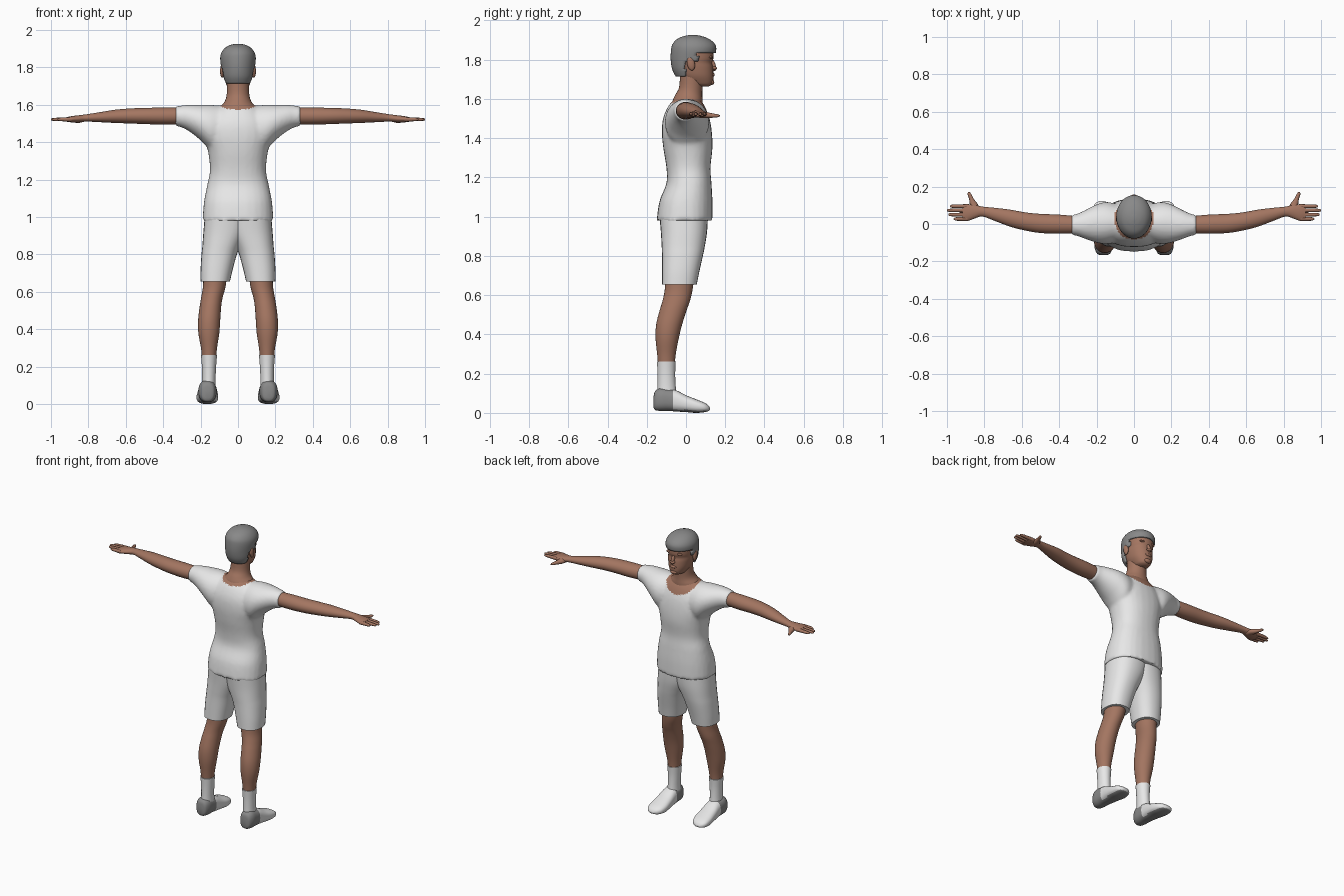
import bpy, bmesh, math
from mathutils import Matrix, Vector

if "Cube" in bpy.data.objects:
    bpy.data.objects.remove(bpy.data.objects["Cube"])


def material(name, *rgb):
    m = bpy.data.materials.new(name)
    m.use_nodes = True
    m.diffuse_color = (*rgb, 1)
    bsdf = next(n for n in m.node_tree.nodes if n.type == 'BSDF_PRINCIPLED')
    bsdf.inputs["Base Color"].default_value = (*rgb, 1)
    bsdf.inputs["Roughness"].default_value = .8
    return m


SKIN = material("skin brown", .37, .18, .12)
WHITE = material("cloth white", .8, .8, .8)
GREY = material("hair and sole grey", .25, .25, .25)


def spline(a, b, c, d, t):
    """Catmull-Rom blend of four rings."""
    return [q + .5 * t * (r - p + t * (2 * p - 5 * q + 4 * r - s + t * (3 * (q - r) + s - p)))
            for p, q, r, s in zip(a, b, c, d)]


def loft(bm, axis, rings, side=1, power=2, steps=4, sides=28):
    """Skin rings of (position, u low, u high, v low, v high) along an axis."""
    last = len(rings) - 1
    dense = []
    for i in range(last):
        quad = [rings[max(0, min(last, i + k))] for k in (-1, 0, 1, 2)]
        dense += [spline(*quad, k / steps) for k in range(steps)]
    dense.append(rings[-1])
    loops = []
    for t, u0, u1, v0, v1 in dense:
        loop = []
        for k in range(sides):
            a = math.tau * k / sides
            c, s = math.cos(a), math.sin(a)
            c = math.copysign(abs(c) ** (2 / power), c)
            s = math.copysign(abs(s) ** (2 / power), s)
            u = (u0 + u1) / 2 + c * (u1 - u0) / 2
            v = (v0 + v1) / 2 + s * (v1 - v0) / 2
            x, y, z = {'x': (t, u, v), 'y': (u, t, v), 'z': (u, v, t)}[axis]
            loop.append(bm.verts.new((x * side, y, z)))
        loops.append(loop)
    for a, b in zip(loops, loops[1:]):
        for k in range(sides):
            n = (k + 1) % sides
            bm.faces.new((a[k], a[n], b[n], b[k]))
    bm.faces.new(loops[0])
    bm.faces.new(loops[-1])


def ball(bm, centre, size, tilt=0):
    mat = Matrix.Translation(centre) @ Matrix.Rotation(tilt, 4, 'X') @ Matrix.Diagonal((*size, 1))
    bmesh.ops.create_uvsphere(bm, u_segments=16, v_segments=10, radius=1, matrix=mat)


def paint(bm, rule):
    """Set each face's material by rule; a rule of None removes the face."""
    bm.normal_update()
    drop = []
    for f in bm.faces:
        index = rule(f.calc_center_median(), f.normal)
        if index is None:
            drop.append(f)
        else:
            f.material_index = index
    bmesh.ops.delete(bm, geom=drop, context='FACES')


def finish(bm, name, mats, rule=None):
    bmesh.ops.recalc_face_normals(bm, faces=bm.faces)
    if rule:
        paint(bm, rule)
    mesh = bpy.data.meshes.new(name)
    bm.to_mesh(mesh)
    bm.free()
    for m in mats:
        mesh.materials.append(m)
    ob = bpy.data.objects.new(name, mesh)
    bpy.context.collection.objects.link(ob)
    smooth(ob)
    return ob


def smooth(ob):
    bpy.ops.object.select_all(action='DESELECT')
    ob.select_set(True)
    bpy.context.view_layer.objects.active = ob
    bpy.ops.object.shade_smooth_by_angle(angle=math.radians(50))


# Shirt: body and sleeves fused into one skin, with a scooped neckline
bm = bmesh.new()
loft(bm, 'z', [(z, -w, w, y0, y1) for z, w, y0, y1 in (
    (.98, .19, -.15, .135), (1.08, .182, -.135, .135), (1.17, .165, -.1, .13),
    (1.25, .15, -.1, .125), (1.35, .16, -.116, .135), (1.43, .18, -.123, .132),
    (1.5, .17, -.117, .12), (1.56, .13, -.092, .097), (1.6, .085, -.06, .07))], power=2.3)
for side in (1, -1):
    loft(bm, 'x', [(0, -.09, .09, 1.36, 1.58), (.1, -.1, .11, 1.35, 1.595),
                   (.15, -.108, .118, 1.36, 1.6), (.2, -.1, .105, 1.41, 1.6),
                   (.26, -.08, .075, 1.457, 1.6), (.3, -.065, .056, 1.478, 1.596),
                   (.335, -.058, .048, 1.487, 1.59)], side)
shirt = finish(bm, "shirt", [WHITE, SKIN])
fuse = shirt.modifiers.new("fuse", 'REMESH')
fuse.mode, fuse.voxel_size = 'VOXEL', .01
relax = shirt.modifiers.new("relax", 'SMOOTH')
relax.iterations = 5
fused = bpy.data.meshes.new_from_object(shirt.evaluated_get(bpy.context.evaluated_depsgraph_get()))
shirt.modifiers.clear()
bm = bmesh.new()
bm.from_mesh(fused)
paint(bm, lambda c, n: int((c.x / .11) ** 2 + ((c.z - 1.61) / (.085 if c.y > 0 else .035)) ** 2 < 1))
bm.to_mesh(shirt.data)
bm.free()
bpy.data.meshes.remove(fused)
smooth(shirt)

# Neck
bm = bmesh.new()
loft(bm, 'z', [(z, -w, w, y0, y1) for z, w, y0, y1 in (
    (1.54, .1, -.075, .085), (1.585, .095, -.07, .085), (1.62, .07, -.055, .083),
    (1.66, .06, -.035, .084), (1.74, .06, -.03, .09))])
finish(bm, "neck", [SKIN])

# Head with nose, brow, lips, chin and ears
bm = bmesh.new()
loft(bm, 'z', [(z, -w, w, y0, y1) for z, w, y0, y1 in (
    (1.663, .02, .06, .115), (1.672, .04, .02, .13), (1.69, .053, -.01, .138),
    (1.72, .067, -.035, .14), (1.76, .075, -.055, .138), (1.785, .077, -.06, .134),
    (1.81, .08, -.062, .14), (1.85, .08, -.06, .136), (1.89, .066, -.04, .11),
    (1.91, .02, .01, .06))], power=2.2)
ball(bm, (0, .138, 1.772), (.011, .013, .032), .3)
ball(bm, (0, .144, 1.757), (.018, .014, .01))
ball(bm, (0, .137, 1.723), (.024, .009, .009))
ball(bm, (0, .13, 1.685), (.025, .014, .014))
for side in (1, -1):
    ball(bm, (side * .034, .125, 1.812), (.024, .012, .007))
    ball(bm, (side * .085, .025, 1.78), (.011, .02, .036), .2)
finish(bm, "head", [SKIN])


# Hair: a cap trimmed around the face and ears
def hairline(c, n):
    low = 1.838 if c.y > .06 else 1.79 if c.y > -.005 else 1.715
    return 0 if c.z > low else None


bm = bmesh.new()
loft(bm, 'z', [(z, -w, w, y0, y1) for z, w, y0, y1 in (
    (1.71, .062, -.05, .06), (1.75, .08, -.07, .1), (1.8, .09, -.078, .14),
    (1.85, .095, -.076, .154), (1.88, .088, -.068, .147), (1.905, .068, -.045, .118),
    (1.92, .04, -.01, .08), (1.926, .01, .02, .045))], steps=6, sides=40)
hair = finish(bm, "hair", [GREY], hairline)
shell = hair.modifiers.new("thickness", 'SOLIDIFY')
shell.thickness, shell.offset = .014, -1

for side, label in ((1, "left"), (-1, "right")):
    # Arm, palm, fingers and thumb
    bm = bmesh.new()
    loft(bm, 'x', [(.29, -.05, .04, 1.497, 1.584), (.4, -.052, .05, 1.494, 1.585),
                   (.5, -.048, .054, 1.497, 1.583), (.58, -.035, .062, 1.5, 1.58),
                   (.66, -.015, .076, 1.503, 1.573), (.74, .015, .086, 1.507, 1.56),
                   (.81, .04, .093, 1.51, 1.549), (.85, .03, .102, 1.506, 1.544),
                   (.89, .016, .106, 1.506, 1.539), (.918, .018, .104, 1.51, 1.533)], side)
    for y, tip in ((.095, .985), (.073, 1), (.05, .993), (.027, .965)):
        loft(bm, 'x', [(.89, y - .011, y + .011, 1.51, 1.534), (.94, y - .01, y + .01, 1.512, 1.532),
                       (tip - .01, y - .008, y + .008, 1.514, 1.529),
                       (tip, y - .003, y + .003, 1.518, 1.524)], side, sides=12)
    loft(bm, 'y', [(.07, .82, .88, 1.503, 1.538), (.105, .835, .878, 1.502, 1.533),
                   (.135, .857, .882, 1.504, 1.526), (.16, .87, .89, 1.506, 1.522),
                   (.172, .879, .886, 1.511, 1.517)], side, sides=12)
    finish(bm, label + "_arm", [SKIN])

    # Shorts leg
    bm = bmesh.new()
    loft(bm, 'z', [(.655, .043, .2, -.122, .055), (.72, .028, .2, -.122, .068),
                   (.8, .006, .195, -.122, .086), (.85, -.015, .19, -.124, .096),
                   (.92, -.05, .185, -.128, .107), (1, -.07, .178, -.135, .112)],
         side, power=2.3)
    finish(bm, label + "_shorts_leg", [WHITE])

    # Leg
    bm = bmesh.new()
    loft(bm, 'z', [(.24, .118, .192, -.142, -.058), (.3, .112, .198, -.147, -.052),
                   (.38, .1, .212, -.155, -.037), (.45, .095, .213, -.152, -.02),
                   (.52, .09, .205, -.135, .002), (.57, .082, .197, -.12, .02),
                   (.63, .066, .187, -.108, .034), (.72, .055, .185, -.105, .045)], side)
    finish(bm, label + "_leg", [SKIN])

    # Sock
    bm = bmesh.new()
    loft(bm, 'z', [(.07, .118, .196, -.148, -.045), (.13, .12, .192, -.145, -.052),
                   (.2, .117, .193, -.145, -.055), (.262, .112, .198, -.148, -.052)], side)
    finish(bm, label + "_sock", [WHITE])

    # Shoe with grey heel and sole
    bm = bmesh.new()
    loft(bm, 'y', [(-.166, .145, .18, .03, .075), (-.158, .128, .198, .015, .11),
                   (-.13, .117, .21, .01, .126), (-.09, .114, .212, .01, .122),
                   (-.05, .112, .213, .007, .115), (0, .108, .218, .004, .09),
                   (.05, .106, .222, 0, .07), (.09, .115, .218, .003, .054),
                   (.112, .135, .204, .008, .04), (.122, .158, .185, .016, .026)],
         side, power=2.5, steps=5)
    finish(bm, label + "_shoe", [WHITE, GREY],
           lambda c, n: int(c.y < -.065 or n.z < -.75))
